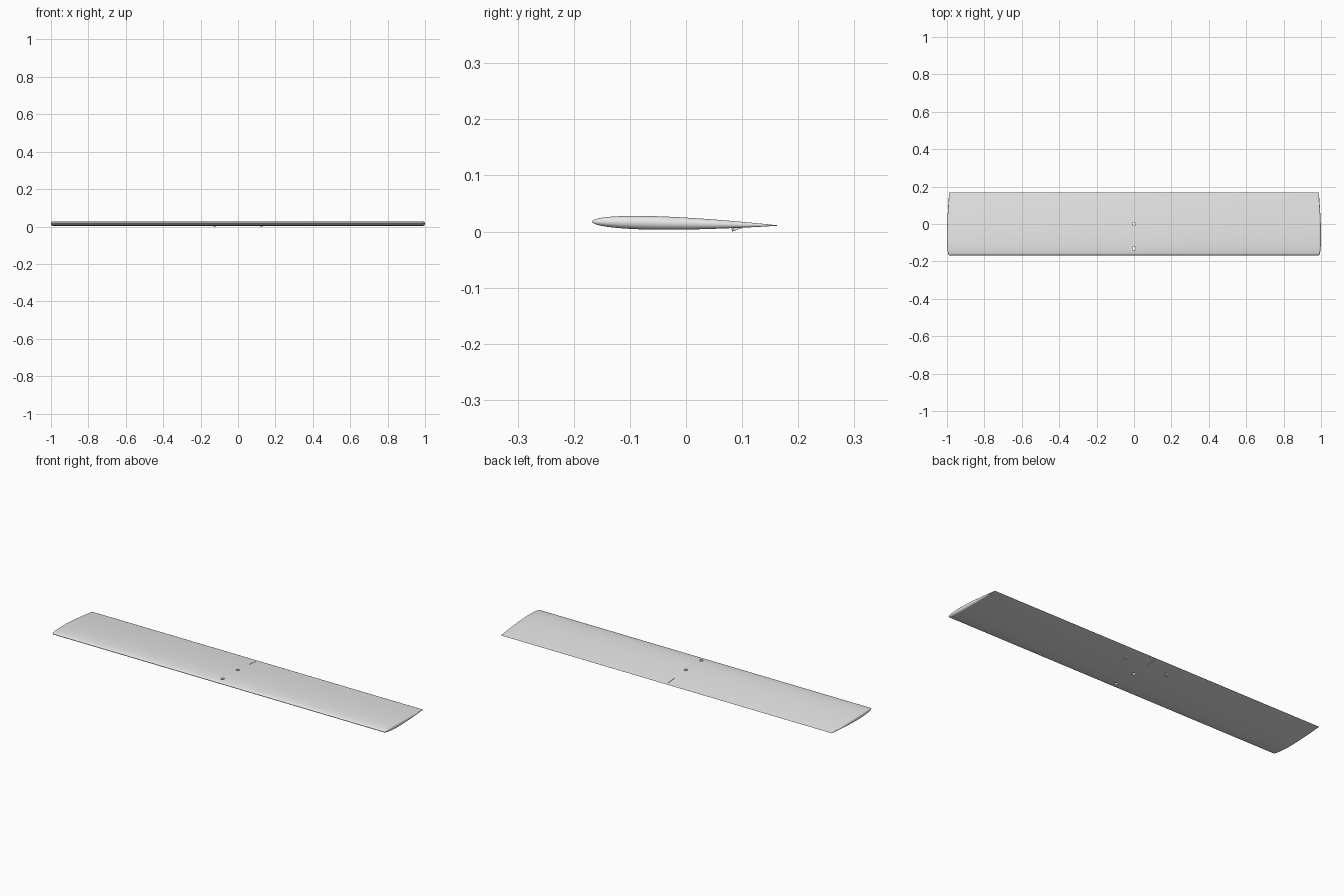
import bpy, bmesh
from math import sin, cos, pi, sqrt, radians

cube = bpy.data.objects.get("Cube")
if cube:
    bpy.data.objects.remove(cube, do_unlink=True)

CHORD = 0.335
THICKNESS = 0.072
HALF_SPAN = 0.988      # straight part, before the rounded tips

grey = bpy.data.materials.new("light grey")
grey.use_nodes = True
colour = (0.8, 0.8, 0.8, 1)
grey.diffuse_color = colour
grey.node_tree.nodes["Principled BSDF"].inputs["Base Color"].default_value = colour


def half_thickness(u):
    """Half thickness of a symmetric aerofoil at chord fraction u."""
    return 5 * THICKNESS * CHORD * (0.2969 * sqrt(u) - 0.126 * u - 0.3516 * u**2
                                    + 0.2843 * u**3 - 0.1036 * u**4)


def mean_height(u):
    return 0.0178 - 0.0071 * u


def select(obj):
    bpy.ops.object.select_all(action='DESELECT')
    obj.select_set(True)
    bpy.context.view_layer.objects.active = obj


def smooth(obj):
    select(obj)
    bpy.ops.object.shade_smooth_by_angle(angle=radians(35))


def cut(target, cutter):
    mod = target.modifiers.new("cut", 'BOOLEAN')
    mod.operation = 'DIFFERENCE'
    mod.solver = 'EXACT'
    mod.object = cutter
    select(target)
    bpy.ops.object.modifier_apply(modifier=mod.name)
    bpy.data.objects.remove(cutter, do_unlink=True)


# Wing: stadium sections lofted from leading to trailing edge give round tips
STEPS, ARC = 36, 10
bm = bmesh.new()
rings = []
for i in range(1, STEPS + 1):
    u = (1 - cos(pi * i / STEPS)) / 2
    r, z, y = half_thickness(u), mean_height(u), (u - 0.5) * CHORD
    ring = []
    for side, start in ((1, pi / 2), (-1, -pi / 2)):
        for k in range(ARC + 1):
            a = start - pi * k / ARC
            ring.append(bm.verts.new((side * HALF_SPAN + r * cos(a), y, z + r * sin(a))))
    rings.append(ring)

# Leading edge closes to a line
nose = [bm.verts.new((s * HALF_SPAN, -CHORD / 2, mean_height(0))) for s in (1, -1)]
n = len(rings[0])
for j in range(n):
    a, b = nose[j // (ARC + 1)], nose[((j + 1) % n) // (ARC + 1)]
    corners = [a, rings[0][j], rings[0][(j + 1) % n]]
    bm.faces.new(corners if a is b else corners + [b])
for front, back in zip(rings, rings[1:]):
    for j in range(n):
        k = (j + 1) % n
        bm.faces.new((front[j], back[j], back[k], front[k]))
bm.faces.new(rings[-1])
bmesh.ops.recalc_face_normals(bm, faces=bm.faces)
mesh = bpy.data.meshes.new("wing")
bm.to_mesh(mesh)
bm.free()
mesh.materials.append(grey)
wing = bpy.data.objects.new("wing", mesh)
bpy.context.collection.objects.link(wing)

# Two mounting holes on the centre line
for y in (-0.13, 0):
    bpy.ops.mesh.primitive_cylinder_add(vertices=24, radius=0.009, depth=0.1,
                                        location=(0, y, 0.015))
    cut(wing, bpy.context.object)

# Narrow slot near the trailing edge
bpy.ops.mesh.primitive_cube_add(size=1, location=(0, 0.125, 0.01))
slot = bpy.context.object
slot.scale = (0.002, 0.055, 0.1)
cut(wing, slot)
smooth(wing)

# Small tilted control lugs under the trailing edge
for side, name in ((1, "left_lug"), (-1, "right_lug")):
    bpy.ops.mesh.primitive_cylinder_add(vertices=24, radius=0.011, depth=0.005,
                                        location=(side * 0.125, 0.092, 0.0062),
                                        rotation=(radians(20), 0, 0))
    lug = bpy.context.object
    lug.name = name
    lug.data.materials.append(grey)
    smooth(lug)
